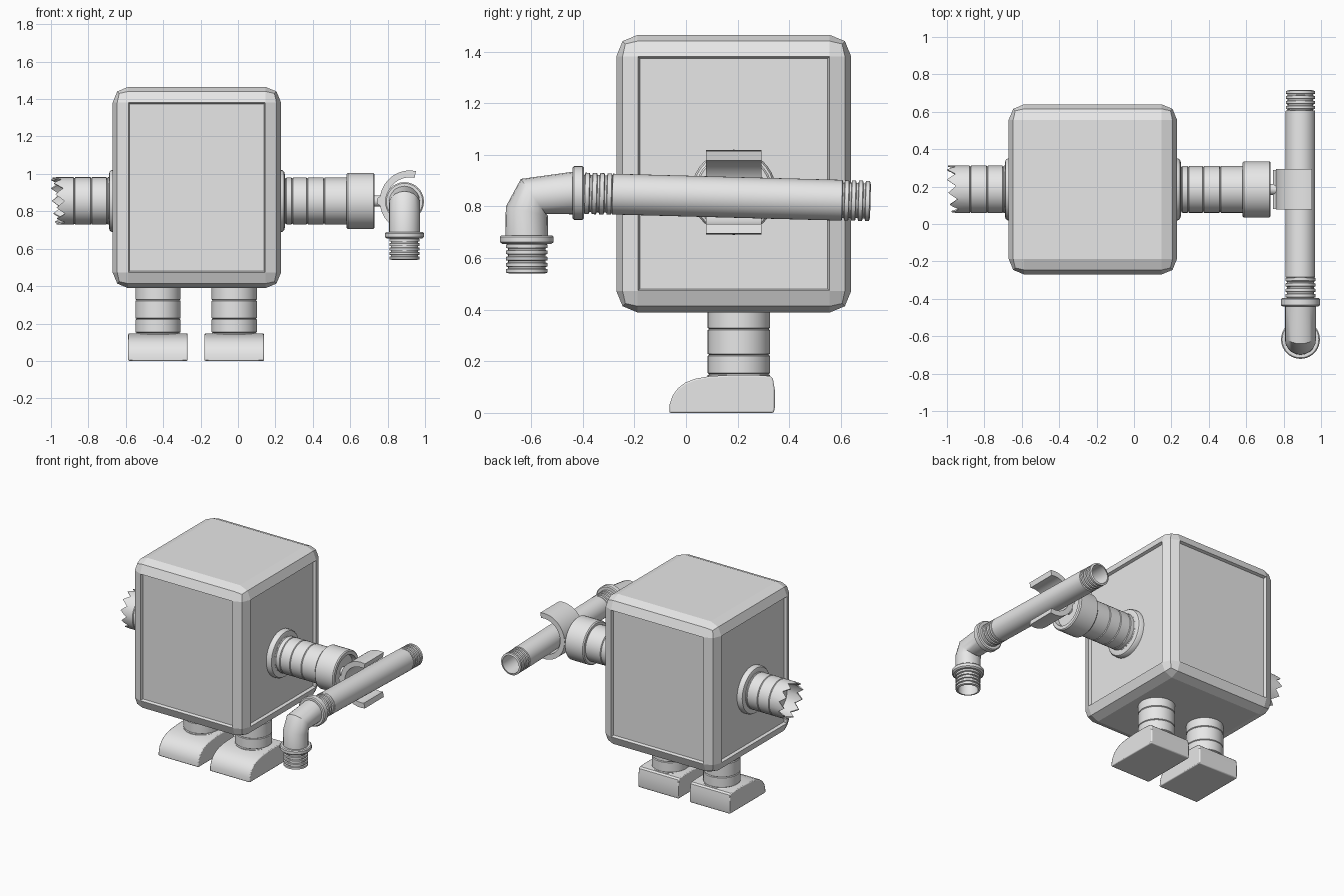
import bpy, bmesh, math
from mathutils import Vector, Matrix

if "Cube" in bpy.data.objects:
    bpy.data.objects.remove(bpy.data.objects["Cube"])

grey = bpy.data.materials.new("plain grey")
grey.diffuse_color = (0.8, 0.8, 0.8, 1)
grey.use_nodes = True
grey.node_tree.nodes["Principled BSDF"].inputs["Base Color"].default_value = grey.diffuse_color


def finish(name, bm, smooth=True):
    bmesh.ops.remove_doubles(bm, verts=bm.verts, dist=1e-5)
    bmesh.ops.recalc_face_normals(bm, faces=bm.faces)
    me = bpy.data.meshes.new(name)
    bm.to_mesh(me)
    bm.free()
    me.materials.append(grey)
    ob = bpy.data.objects.new(name, me)
    bpy.context.collection.objects.link(ob)
    if smooth:
        shade(ob)
    return ob


def shade(ob):
    bpy.ops.object.select_all(action='DESELECT')
    ob.select_set(True)
    bpy.context.view_layer.objects.active = ob
    bpy.ops.object.shade_smooth_by_angle(angle=math.radians(35))


def lathe(name, origin, axis, profile, n=40):
    """Spin (distance, radius) points around an axis."""
    rot = Vector(axis).to_track_quat('Z', 'Y').to_matrix().to_4x4()
    m = Matrix.Translation(origin) @ rot
    bm = bmesh.new()
    rings = [[bm.verts.new(m @ Vector((r * math.cos(a), r * math.sin(a), t)))
              for a in (2 * math.pi * i / n for i in range(n))] for t, r in profile]
    for a, b in zip(rings, rings[1:]):
        for i in range(n):
            j = (i + 1) % n
            bm.faces.new((a[i], a[j], b[j], b[i]))
    return finish(name, bm)


def segments(cuts, r, groove=0.006, half=0.004):
    """Tube profile with a narrow groove at every inner cut."""
    pts = [(cuts[0], r)]
    for c in cuts[1:-1]:
        pts += [(c - half, r), (c, r - groove), (c + half, r)]
    return pts + [(cuts[-1], r)]


def threads(t0, t1, count, r, depth):
    step = (t1 - t0) / count
    pts = []
    for i in range(count):
        t = t0 + i * step
        pts += [(t, r - depth), (t + .2 * step, r - depth), (t + .3 * step, r),
                (t + .85 * step, r), (t + .95 * step, r - depth)]
    return pts


def extrude(name, profile, to3d, a, b, smooth=True):
    bm = bmesh.new()
    lo = [bm.verts.new(to3d(p, a)) for p in profile]
    hi = [bm.verts.new(to3d(p, b)) for p in profile]
    bm.faces.new(lo)
    bm.faces.new(hi)
    for i in range(len(lo)):
        j = (i + 1) % len(lo)
        bm.faces.new((lo[i], lo[j], hi[j], hi[i]))
    return finish(name, bm, smooth)


# Body: bevelled box with four recessed side panels
bm = bmesh.new()
bmesh.ops.create_cube(bm, size=1, matrix=Matrix.Translation((-.22, .185, .927))
                      @ Matrix.Diagonal((.90, .91, 1.076, 1)))
bmesh.ops.bevel(bm, geom=bm.edges[:], offset=.083, segments=2, profile=.5, affect='EDGES')
bm.normal_update()
panels = [f for f in bm.faces if f.calc_area() > .3 and abs(f.normal.z) < .1]
bmesh.ops.inset_individual(bm, faces=panels, thickness=.002, depth=0)
bmesh.ops.inset_individual(bm, faces=panels, thickness=.009, depth=-.02)
finish("body", bm, False)

# Shoulder flanges
AY, AZ = .185, .855
for name, x, s in (("right_flange", .23, 1), ("left_flange", -.67, -1)):
    lathe(name, (x, AY, AZ), (s, 0, 0),
          [(-.04, .165), (.006, .165), (.016, .158), (.02, .145), (.02, .12), (-.03, .12)])

# Right arm and cuff
lathe("right_arm", (0, AY, AZ), (1, 0, 0),
      [(.18, 0)] + segments([.18, .255, .29, .37, .46, .59], .125))
lathe("right_cuff", (0, AY, AZ), (1, 0, 0),
      [(.58, .12), (.58, .143), (.587, .15), (.724, .15), (.731, .143), (.731, .12),
       (.70, .115), (.70, 0)])

# Left arm stump: hollow tube with a torn rim
stump = lathe("left_arm", (0, AY, AZ), (-1, 0, 0),
              segments([.62, .70, .785, .875, .968], .127)
              + [(.966, .119), (.85, .117), (.85, 0)], 44)
for v in stump.data.vertices:
    if v.co.x < -.93:
        a = math.atan2(v.co.z - AZ, v.co.y - AY)
        k = round(a / (2 * math.pi) * 44) % 4
        v.co.x += (0, .022, .045, .022)[k] - .016 * (1 + math.sin(a + .8))

# Claw: open ring and hinge pin
arc = [math.radians(78 + 204 * i / 32) for i in range(33)]
ring = [(.918 + .16 * math.cos(a), .855 + .163 * math.sin(a)) for a in arc]
ring += [(.918 + .125 * math.cos(a), .855 + .126 * math.sin(a)) for a in reversed(arc)]
along_y = lambda p, y: (p[0], y, p[1])
extrude("claw", ring, along_y, .078, .293)
lathe("claw_hinge", (.768, .08, .855), (0, 1, 0), [(0, 0), (0, .026), (.21, .026), (.21, 0)], 20)
lathe("wrist_pin", (.69, AY, AZ), (1, 0, 0), [(0, .03), (.075, .03), (.075, 0)], 20)

# Pipe: slightly tilted, hollow, threaded at both ends
PX = .89
start, end = Vector((PX, -.40, .851)), Vector((PX, .715, .821))
length = (end - start).length
lathe("pipe", start, end - start,
      [(0, 0)] + threads(.0, .115, 4, .08, .008) + [(.115, .079), (length - .11, .079)]
      + threads(length - .108, length, 4, .078, .010)
      + [(length, .065), (length - .5, .065), (length - .5, 0)])
lathe("pipe_collar", (PX, -.44, .852), (0, 1, 0),
      [(0, .06), (0, .097), (.006, .104), (.039, .104), (.045, .097), (.045, .06)])

# Elbow
cu = bpy.data.curves.new("elbow", 'CURVE')
cu.dimensions = '3D'
cu.bevel_depth, cu.bevel_resolution = .083, 8
sp = cu.splines.new('POLY')
path = [(-.43, .852), (-.592, .839), (-.617, .782), (-.617, .67)]
sp.points.add(len(path) - 1)
for p, (y, z) in zip(sp.points, path):
    p.co = (PX, y, z, 1)
tmp = bpy.data.objects.new("elbow_path", cu)
bpy.context.collection.objects.link(tmp)
me = bpy.data.meshes.new_from_object(tmp.evaluated_get(bpy.context.evaluated_depsgraph_get()))
bpy.data.objects.remove(tmp)
bm = bmesh.new()
bm.from_mesh(me)
finish("elbow", bm)

# Spout: collar and threaded nozzle, open below
lathe("spout_collar", (PX, -.617, .688), (0, 0, -1),
      [(0, .07), (0, .098), (.006, .104), (.026, .104), (.034, .094), (.034, .07)])
lathe("spout_nozzle", (PX, -.617, .66), (0, 0, -1),
      threads(0, .12, 5, .08, .008) + [(.12, .066), (.02, .066), (.02, 0)])

# Legs and shoes
shoe = [(-.065, 0), (-.063, .035), (-.052, .067), (-.032, .095), (-.003, .117),
        (.035, .132), (.09, .142), (.18, .147), (.27, .147), (.325, .143),
        (.337, .133), (.344, .09), (.344, .02), (.34, 0)]
for side, x in (("left", -.428), ("right", -.02)):
    lathe(side + "_leg", (x, .205, 0), (0, 0, 1),
          segments([.12, .15, .225, .325, .42], .121))
    ob = extrude(side + "_shoe", shoe, lambda p, q: (q, p[0], p[1]), x - .159, x + .159, False)
    bev = ob.modifiers.new("soft_edges", 'BEVEL')
    bev.width, bev.segments, bev.angle_limit = .006, 2, math.radians(50)
    shade(ob)
